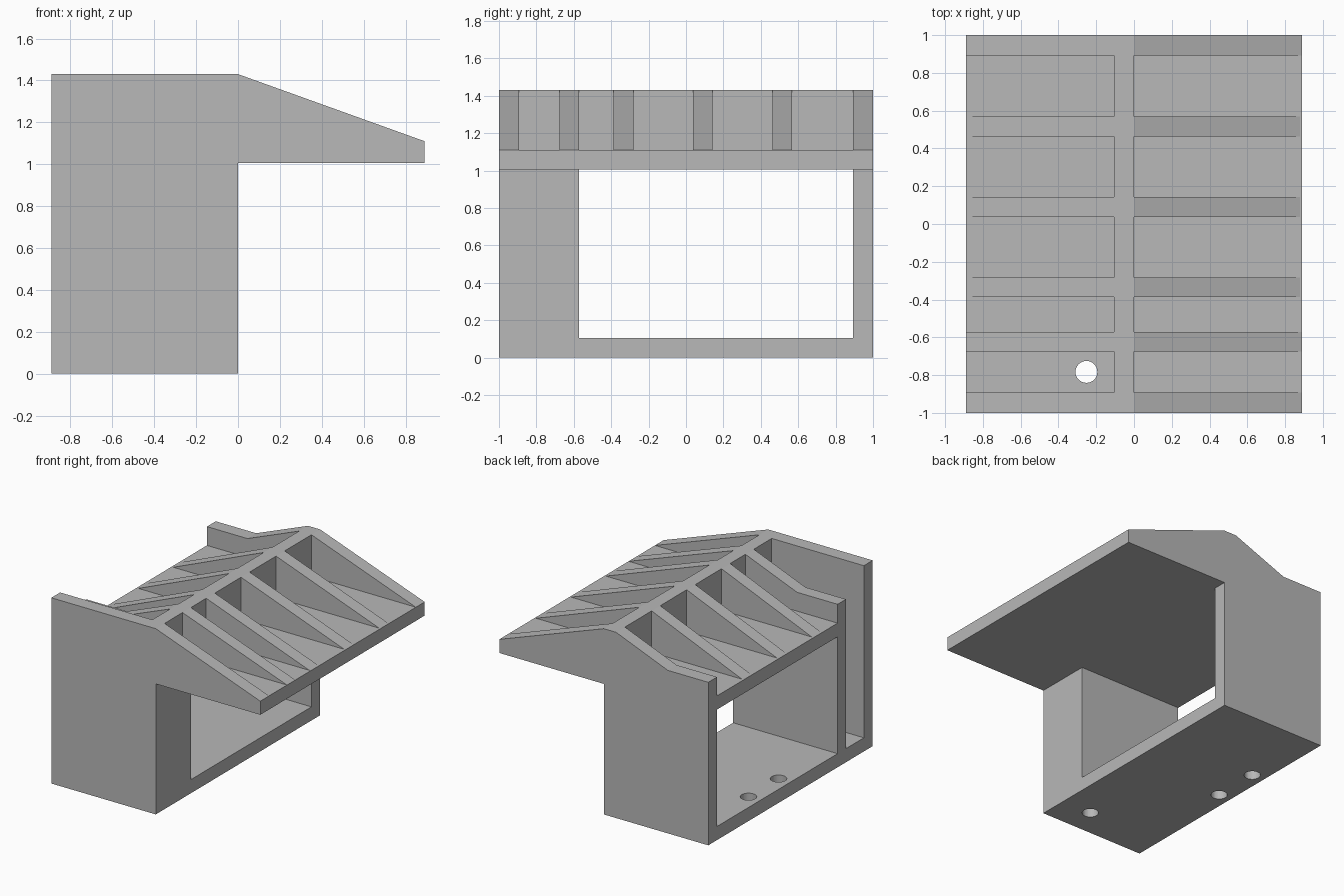
import bpy
import bmesh
from mathutils import Matrix, Vector

default = bpy.data.objects.get("Cube")
if default:
    bpy.data.objects.remove(default, do_unlink=True)

grey = bpy.data.materials.new("plain grey")
grey.use_nodes = True
colour = (0.48, 0.48, 0.48, 1)
grey.diffuse_color = colour
grey.node_tree.nodes["Principled BSDF"].inputs["Base Color"].default_value = colour

# Main dimensions
X, T = 0.89, 0.105           # half width, panel thickness
DECK, RIDGE, LEDGE = 1.11, 1.43, 1.255
UNDER = DECK - T


def finish(name, bm):
    bmesh.ops.recalc_face_normals(bm, faces=bm.faces[:])
    mesh = bpy.data.meshes.new(name)
    bm.to_mesh(mesh)
    bm.free()
    mesh.materials.append(grey)
    obj = bpy.data.objects.new(name, mesh)
    bpy.context.collection.objects.link(obj)
    return obj


def panel(name, profile, y0, y1):
    """Extrude an (x, z) profile from y0 to y1."""
    bm = bmesh.new()
    face = bm.faces.new([bm.verts.new((x, y0, z)) for x, z in profile])
    ext = bmesh.ops.extrude_face_region(bm, geom=[face])
    moved = [v for v in ext["geom"] if isinstance(v, bmesh.types.BMVert)]
    bmesh.ops.translate(bm, verts=moved, vec=Vector((0, y1 - y0, 0)))
    return finish(name, bm)


def box(name, x0, x1, y0, y1, z0, z1):
    return panel(name, [(x0, z0), (x1, z0), (x1, z1), (x0, z1)], y0, y1)


def drill(obj, x, y):
    """Cut a round screw hole down through a floor."""
    bm = bmesh.new()
    bmesh.ops.create_cone(bm, cap_ends=True, segments=32, radius1=0.058,
                          radius2=0.058, depth=0.5,
                          matrix=Matrix.Translation((x, y, 0)))
    cutter = finish("hole_cutter", bm)
    cutter.hide_render = True
    mod = obj.modifiers.new("hole", 'BOOLEAN')
    mod.operation, mod.solver, mod.object = 'DIFFERENCE', 'EXACT', cutter
    bpy.context.view_layer.objects.active = obj
    bpy.ops.object.modifier_apply(modifier=mod.name)
    bpy.data.objects.remove(cutter, do_unlink=True)


# Upright walls: shared base, canopy and front slope, different rear tops
base = [(-X, 0), (0, 0), (0, UNDER), (X, UNDER), (X, DECK), (0, RIDGE)]
stepped = base + [(-T, RIDGE), (-0.545, LEDGE), (-X, LEDGE)]
panel("front_wall", base + [(-X, RIDGE)], -1, -0.893)
panel("middle_wall", stepped, -0.675, -0.573)
panel("rear_wall", stepped, 0.893, 1)

# Roof deck, canopy over the narrow bay and the ridge beam
box("roof_deck", -X, X, -0.573, 0.893, UNDER, DECK)
box("narrow_canopy", 0, X, -0.893, -0.675, UNDER, DECK)
box("ridge_beam", -T, 0, -0.573, 0.893, DECK, RIDGE)
box("narrow_bay_wall", -T, 0, -0.893, -0.675, 0, RIDGE)

# Tapered ribs on the deck
rib = [(-0.875, DECK), (0.88, DECK), (0, RIDGE), (-T, RIDGE)]
for i, y in enumerate((-0.387, 0.037, 0.463)):
    panel(f"roof_rib_{i + 1}", rib, y, y + T)

# Floors with screw holes
main_floor = box("main_floor", -X, 0, -0.573, 0.893, 0, T)
for y in (0.0, 0.365):
    drill(main_floor, -0.788, y)
narrow_floor = box("narrow_floor", -X, -T, -0.893, -0.675, 0, T)
drill(narrow_floor, -0.252, -0.783)
